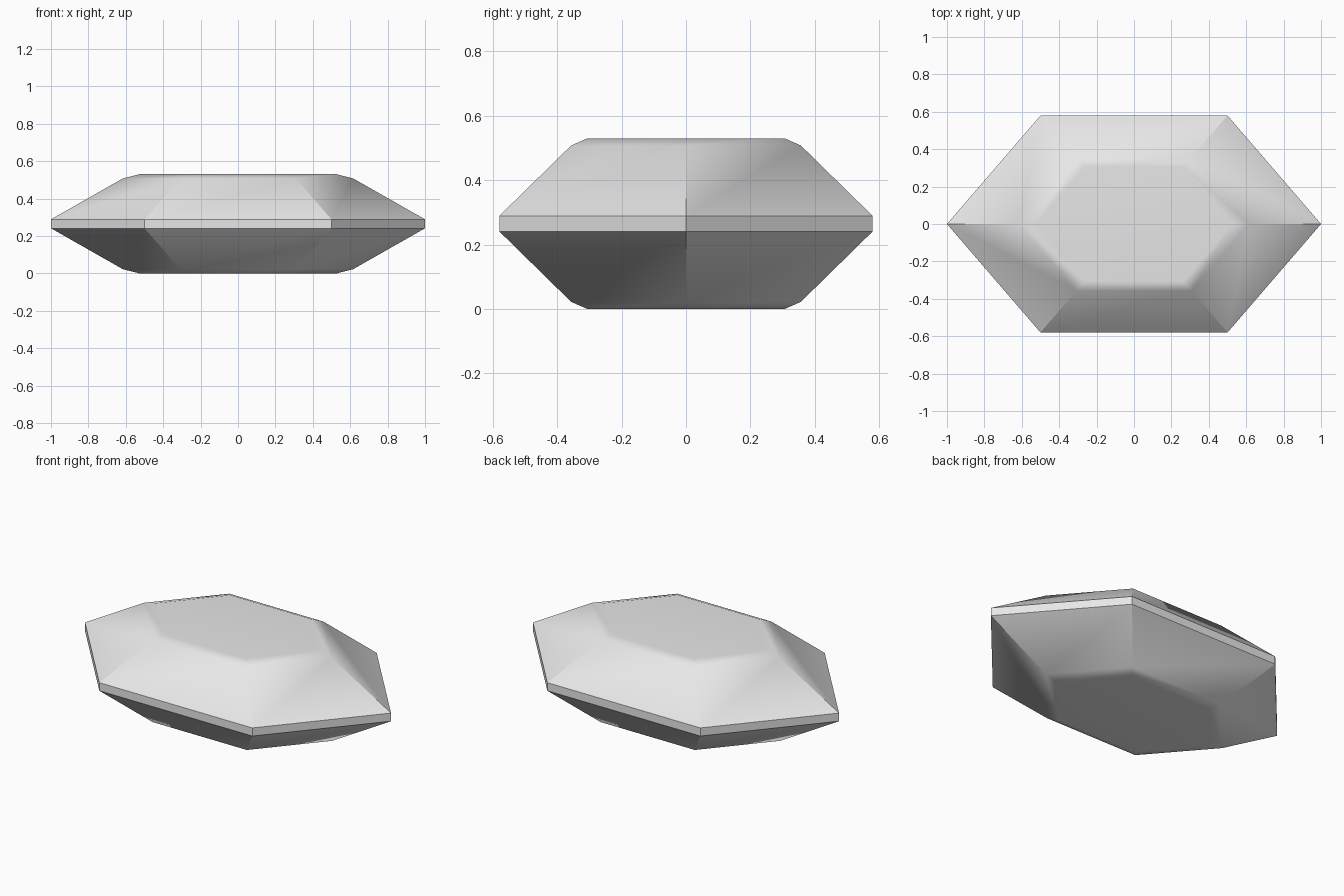
import bpy
import bmesh
from math import radians

cube = bpy.data.objects.get("Cube")
if cube:
    bpy.data.objects.remove(cube)

# Single grey for the whole stone
grey = bpy.data.materials.new("stone_grey")
grey.use_nodes = True
colour = (0.8, 0.8, 0.8, 1)
grey.diffuse_color = colour
grey.node_tree.nodes["Principled BSDF"].inputs["Base Color"].default_value = colour

# Elongated hexagon outline, and the half profile (height, outline scale)
outline = [(1, 0), (0.5, 0.58), (-0.5, 0.58), (-1, 0), (-0.5, -0.58), (0.5, -0.58)]
HEIGHT = 0.53
lower = [(0, 0.528), (0.022, 0.615), (0.241, 1)]
profile = lower + [(HEIGHT - z, s) for z, s in reversed(lower)]

# Stack the rings: base, soft rim, pavilion, girdle, crown, soft rim, table
bm = bmesh.new()
rings = [[bm.verts.new((x * s, y * s, z)) for x, y in outline] for z, s in profile]
for low, high in zip(rings, rings[1:]):
    for i in range(len(outline)):
        j = (i + 1) % len(outline)
        bm.faces.new((low[i], low[j], high[j], high[i]))
bm.faces.new(rings[0][::-1])
bm.faces.new(rings[-1])
bmesh.ops.recalc_face_normals(bm, faces=bm.faces)

mesh = bpy.data.meshes.new("cut_gem")
bm.to_mesh(mesh)
bm.free()
mesh.materials.append(grey)
gem = bpy.data.objects.new("cut_gem", mesh)
bpy.context.collection.objects.link(gem)

# Soft rims around the table and base, crisp facets elsewhere
bpy.ops.object.select_all(action="DESELECT")
gem.select_set(True)
bpy.context.view_layer.objects.active = gem
bpy.ops.object.shade_smooth_by_angle(angle=radians(30))
weighted = gem.modifiers.new("flat_facets", "WEIGHTED_NORMAL")
weighted.keep_sharp = True
